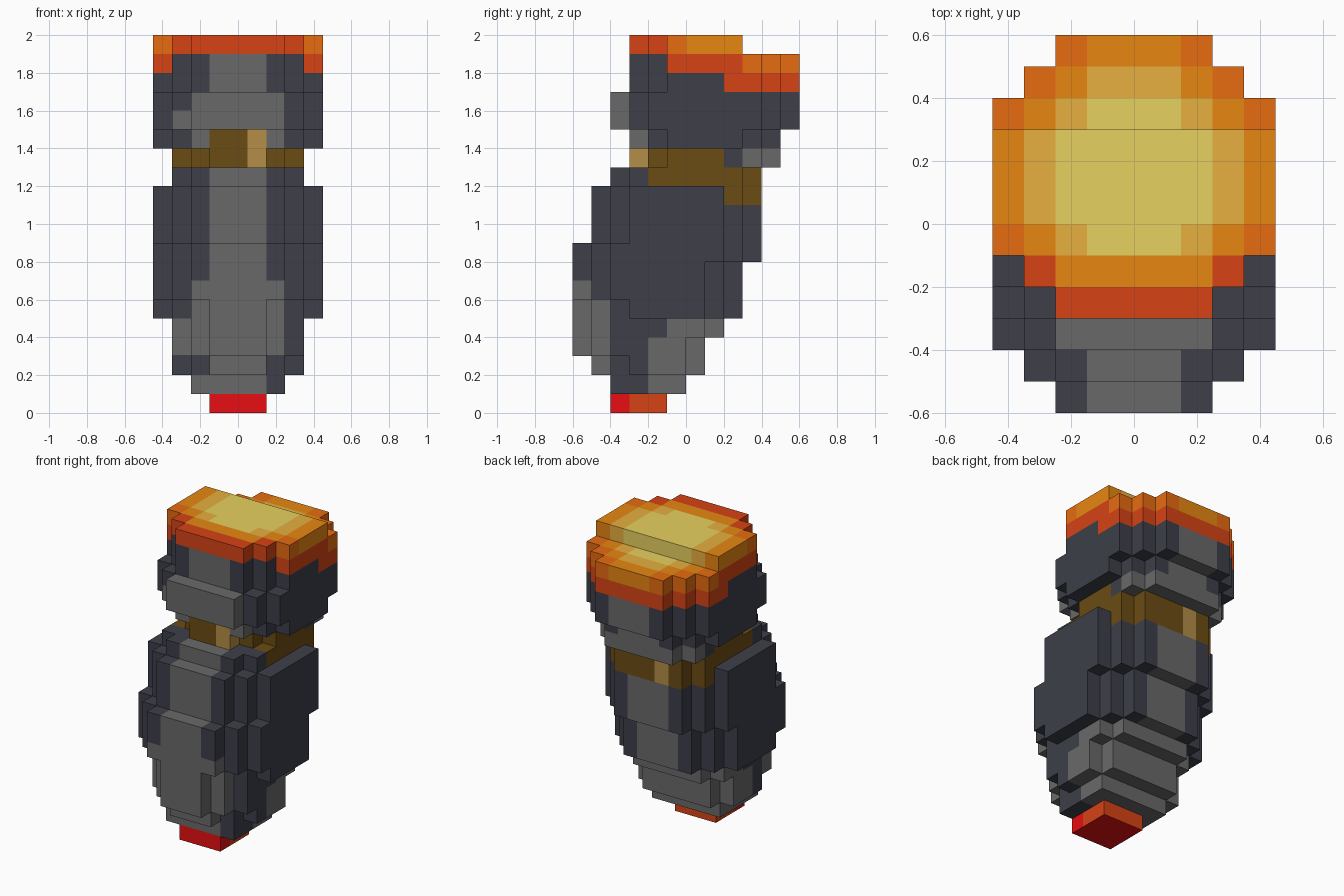
import bpy, bmesh
from mathutils import Vector

if "Cube" in bpy.data.objects:
    bpy.data.objects.remove(bpy.data.objects["Cube"], do_unlink=True)

U = 0.1  # size of one block

# Flat colours, given as sRGB hex
COLOURS = {
    "charcoal": "3D3F49", "stone_grey": "696969", "dark_brown": "6B4C14", "tan": "B48D47",
    "bright_red": "F71115", "ember_red": "D64315", "dark_orange": "FA7514",
    "orange": "FF9514", "gold": "FFC247", "pale_yellow": "FFE76A",
}


def make_material(name, code):
    rgb = [int(code[k:k + 2], 16) / 255 for k in (0, 2, 4)]
    col = [c / 12.92 if c < 0.04 else ((c + 0.055) / 1.055) ** 2.4 for c in rgb] + [1]
    mat = bpy.data.materials.new(name)
    mat.use_nodes = True
    mat.diffuse_color = col
    mat.node_tree.nodes["Principled BSDF"].inputs["Base Color"].default_value = col
    return mat


MATERIALS = [make_material(n, c) for n, c in COLOURS.items()]
INDEX = {n: k for k, n in enumerate(COLOURS)}

# Layers in blocks: bottom, top, front y, back y, half-width step,
# front and back steps that stay flat before the corners recede
LAYERS = [
    (0, 1, -4, -1, 0, 0, 0),
    (1, 2, -4, 0, 1, 1, 1),
    (2, 3, -5, 1, 2, 0, 1),
    (3, 4, -6, 1, 2, 0, 1),
    (4, 5, -6, 2, 2, 0, 1),
    (5, 6, -6, 3, 3, 0, 1),
    (6, 8, -6, 3, 3, 1, 1),
    (8, 9, -6, 4, 3, 1, 1),
    (9, 12, -5, 4, 3, 1, 1),
    (12, 13, -4, 4, 2, 1, 1),
    (13, 14, -3, 5, 2, 0, 1),
    (14, 15, -3, 5, 3, 1, 1),
    (15, 17, -4, 6, 3, 1, 1),
    (17, 19, -3, 6, 3, 1, 1),
    (19, 20, -3, 3, 3, 1, 3),
]
HEAT = ["ember_red", "dark_orange", "orange", "gold", "pale_yellow"]
FRONT_HEAT = [(0, 2, 4), (0, 2, 3, 4), (0, 0, 2, 3), (0, 0, 1, 2)]


def step(x):
    """Column group: 0 for the middle three columns, then 1 to 3 outwards."""
    return max(0, abs(x) - 1)


def cap_colour(x, y):
    """Heat grows from the rim to the middle of the glowing top."""
    i = step(x)
    row = FRONT_HEAT[i]
    front = row[min(y + 3, len(row) - 1)]
    back = 2 + (5 - y) - i
    return HEAT[max(0, min(front, back))]


def classify(x, y, z):
    """Part and colour of one block."""
    i = step(x)
    # Glowing tip and cap
    if z == 0:
        return "tip", "bright_red" if y == -4 else "ember_red"
    if z == 19 or (z == 18 and y >= 3):
        return "cap", cap_colour(x, y)
    if (z == 18 and y >= -1 and (i == 3 or y >= 0)) or (z == 17 and y >= 2):
        return "cap", "ember_red"
    # Slanted neck
    neck = ((z == 11 and y >= 2) or (z == 12 and y >= -2)
            or (z == 13 and y < 2) or (z == 14 and y == -3 and i == 0))
    if neck:
        spot = (x == 1 and y == -3) or (x == -1 and y >= 2)
        return "neck", "tan" if spot else "dark_brown"
    # Stone with grey worn patches
    part = "head" if z >= 13 else "body"
    grey = i == 0
    if part == "head":
        grey |= i == 1 and y <= -3 and 14 <= z <= 16
        grey |= x == -3 and y <= -3 and z == 15
        grey |= z == 13 and y >= 3
    else:
        grey |= i == 1 and 3 <= z <= 6 and y < -4
        grey |= x == -3 and y <= -4 and z in (3, 4)
        grey |= x == -2 and z == 1
        grey |= (z <= 3 and y >= -2) or (z == 4 and y >= -1)
    return part, "stone_grey" if grey else "charcoal"


# Fill the stepped octagonal layers with blocks
blocks = {}
for z0, z1, front, back, wide, flat_f, flat_b in LAYERS:
    for z in range(z0, z1):
        for x in range(-wide - 1, wide + 2):
            i = step(x)
            for y in range(front + max(0, i - flat_f), back - max(0, i - flat_b)):
                blocks[x, y, z] = classify(x, y, z)

DIRECTIONS = [Vector(d) for d in
              ((1, 0, 0), (-1, 0, 0), (0, 1, 0), (0, -1, 0), (0, 0, 1), (0, 0, -1))]


def build_part(part):
    """Skin the exposed sides of one part and merge flat areas."""
    bm = bmesh.new()
    for cell, (owner, colour) in blocks.items():
        if owner != part:
            continue
        centre = Vector((cell[0], cell[1] + 0.5, cell[2] + 0.5))
        for d in DIRECTIONS:
            if tuple(int(a + b) for a, b in zip(cell, d)) in blocks:
                continue
            u = Vector((d.y, d.z, d.x))
            v = d.cross(u)
            corners = [(centre + (d + a * u + b * v) / 2) * U
                       for a, b in ((-1, -1), (1, -1), (1, 1), (-1, 1))]
            face = bm.faces.new([bm.verts.new(c) for c in corners])
            face.material_index = INDEX["bright_red" if part == "tip" and d.z < 0 else colour]
    bmesh.ops.remove_doubles(bm, verts=bm.verts, dist=0.001)
    bmesh.ops.dissolve_limit(bm, angle_limit=0.01, verts=bm.verts, edges=bm.edges,
                             delimit={'MATERIAL'})
    mesh = bpy.data.meshes.new(part)
    bm.to_mesh(mesh)
    bm.free()
    for mat in MATERIALS:
        mesh.materials.append(mat)
    bpy.context.collection.objects.link(bpy.data.objects.new(part, mesh))


for part in ("tip", "body", "neck", "head", "cap"):
    build_part(part)
